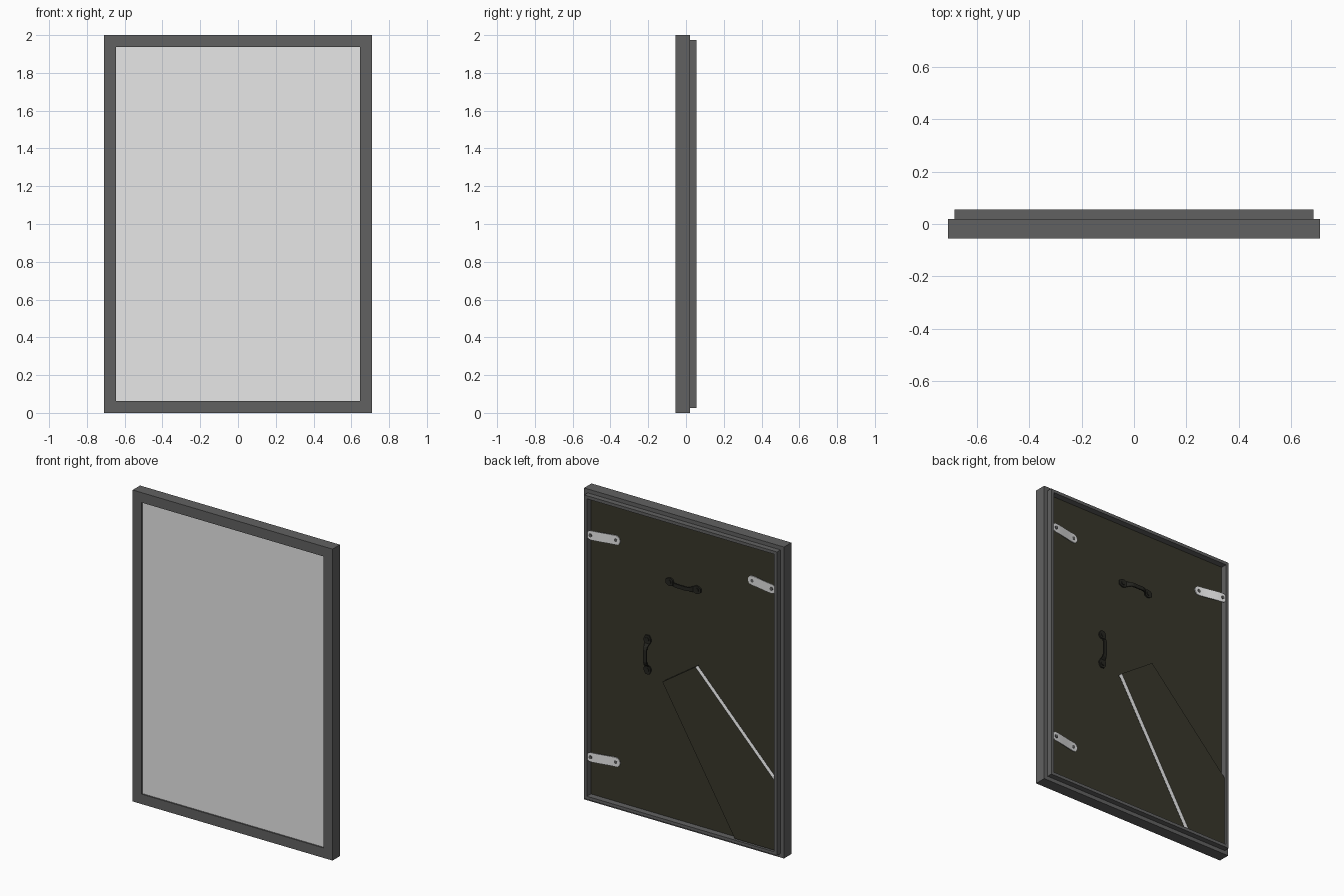
import bpy, bmesh, math
from mathutils import Vector

cube = bpy.data.objects.get("Cube")
if cube:
    bpy.data.objects.remove(cube)


def material(name, r, g, b):
    m = bpy.data.materials.new(name)
    m.use_nodes = True
    m.diffuse_color = (r, g, b, 1)
    m.node_tree.nodes["Principled BSDF"].inputs["Base Color"].default_value = (r, g, b, 1)
    return m


charcoal = material("charcoal frame", .12, .12, .12)
pale = material("pale grey", .8, .8, .8)
felt = material("dark olive felt", .04, .038, .024)
black = material("black metal", .018, .018, .014)


def finish(name, bm, *mats):
    bmesh.ops.recalc_face_normals(bm, faces=bm.faces)
    me = bpy.data.meshes.new(name)
    bm.to_mesh(me)
    bm.free()
    for m in mats:
        me.materials.append(m)
    ob = bpy.data.objects.new(name, me)
    bpy.context.collection.objects.link(ob)
    return ob


def prism(name, outline, y0, y1, *mats):
    """Extrude an (x, z) outline from y0 to y1."""
    bm = bmesh.new()
    face = bm.faces.new([bm.verts.new((x, y0, z)) for x, z in outline])
    new = bmesh.ops.extrude_face_region(bm, geom=[face])["geom"]
    for v in new:
        if isinstance(v, bmesh.types.BMVert):
            v.co.y = y1
    return finish(name, bm, *mats)


def rectangle(x, z0, z1):
    return [(-x, z0), (x, z0), (x, z1), (-x, z1)]


def disc(cx, cz, r, n=16):
    return [(cx + r * math.cos(i * math.tau / n), cz + r * math.sin(i * math.tau / n))
            for i in range(n)]


def strip(name, start, along, across, length, half_width, height, thickness, mat, n=20):
    """Bent metal strip: half_width(t) and height(t) shape it along its length."""
    bm = bmesh.new()
    rows = []
    for i in range(n + 1):
        t = (1 - math.cos(math.pi * i / n)) / 2
        mid = start + along * (length * t) + Vector((0, height(t), 0))
        w = across * half_width(t)
        d = Vector((0, thickness, 0))
        rows.append([bm.verts.new(p) for p in (mid - w, mid + w, mid + w + d, mid - w + d)])
    for a, b in zip(rows, rows[1:]):
        for k in range(4):
            bm.faces.new((a[k], a[(k + 1) % 4], b[(k + 1) % 4], b[k]))
    bm.faces.new(rows[0])
    bm.faces.new(rows[-1])
    return finish(name, bm, mat)


# Frame: stepped moulding section (inset, y) carried round the four corners
section = [(0, -.055), (0, .02), (.025, .02), (.025, .055), (.045, .055),
           (.045, .012), (.064, .012), (.064, -.055)]
bm = bmesh.new()
rings = []
for sx, sz in ((-1, -1), (1, -1), (1, 1), (-1, 1)):
    rings.append([bm.verts.new((sx * (.71 - i), y, 1 + sz * (1 - i))) for i, y in section])
for c in range(4):
    a, b = rings[c], rings[(c + 1) % 4]
    for k in range(len(section)):
        j = (k + 1) % len(section)
        bm.faces.new((a[k], b[k], b[j], a[j]))
finish("frame", bm, charcoal)

# Front pane and backing board
prism("front_pane", rectangle(.65, .06, 1.94), -.046, -.002, pale)
prism("backing_board", rectangle(.667, .043, 1.957), -.001, .015, felt)

# Easel leg, flaring into the corner; its long cut edges are pale
leg = prism("easel_leg", [(.134, .919), (-.1, 1.077), (-.66, .5), (-.66, .05), (-.38, .05)],
            .022, .048, felt, pale)
for p in leg.data.polygons:
    n = p.normal
    if abs(n.y) < .1 and abs(n.x) > .3 and abs(n.z) > .3 and n.x * n.z < 0:
        p.material_index = 1
prism("leg_hinge", [(.11, .90), (-.085, 1.03), (-.1, 1.077), (.134, .919)], .015, .022, black)


# Retaining clips stepping from the rim down to the board, with screws
def clip_width(t):
    end = min(t, 1 - t) / .13
    return .03 * math.sqrt(max(.02, 1 - (1 - min(end, 1)) ** 2))


def clip_height(t):
    s = t * t * (3 - 2 * t)
    return .047 - .031 * s


for side, tag in ((1, "left"), (-1, "right")):
    for z, level in ((1.725, "upper"), (.3, "lower")):
        if side < 0 and level == "lower":
            continue  # covered by the easel leg
        strip(f"{tag}_{level}_clip", Vector((side * .67, 0, z)), Vector((-side, 0, 0)),
              Vector((0, 0, 1)), .215, clip_width, clip_height, .005, pale)
        for x, y in ((.643, .051), (.485, .02)):
            prism(f"{tag}_{level}_clip_screw", disc(side * x, z, .011), y, y + .004, charcoal)


# Hanging loops: flat lobes at the ends joined by a raised bar
def loop_width(t):
    end = min(t, 1 - t)
    if end > .24:
        return .012
    return .012 + .014 * math.sin(math.pi * end / .24)


def loop_height(t):
    return .015 + .025 * min(1, max(0, (min(t, 1 - t) - .2) / .1))


X, Z = Vector((1, 0, 0)), Vector((0, 0, 1))
for name, centre, along, across in (("top_hanger", Vector((.005, 0, 1.56)), X, Z),
                                    ("side_hanger", Vector((.26, 0, 1.05)), Z, X)):
    strip(name, centre - along * .125, along, across, .25, loop_width, loop_height, .008, black)
    for s in (-1, 1):
        p = centre + along * (.098 * s)
        prism(name + "_rivet", disc(p.x, p.z, .013), .022, .027, black)
